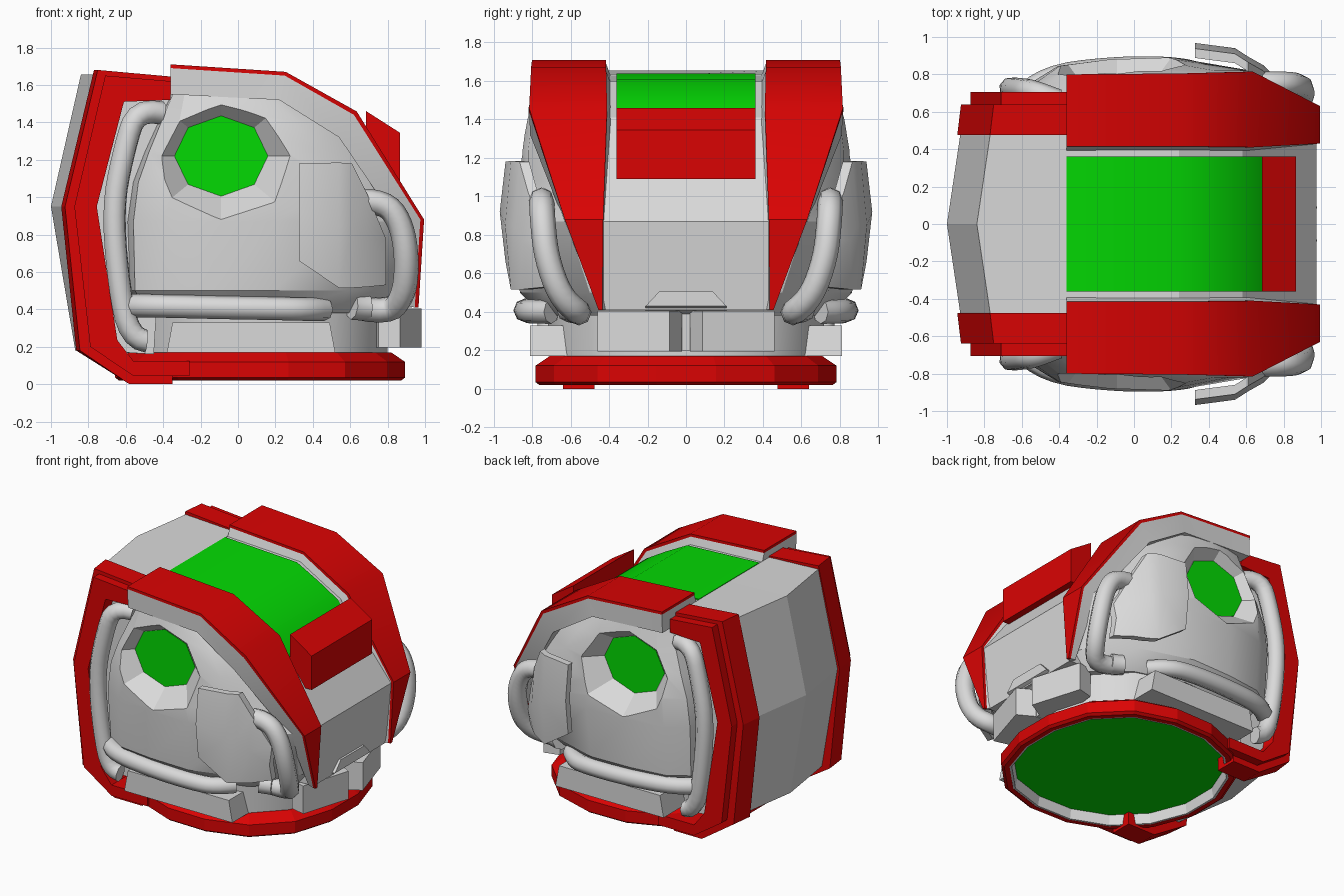
import bpy, bmesh, math

cube = bpy.data.objects.get("Cube")
if cube:
    bpy.data.objects.remove(cube)


def material(name, color):
    m = bpy.data.materials.new(name)
    m.use_nodes = True
    m.diffuse_color = (*color, 1)
    m.node_tree.nodes["Principled BSDF"].inputs["Base Color"].default_value = (*color, 1)
    return m


GREY = material("light grey", (0.7, 0.7, 0.7))
RED = material("red", (0.7, 0.001, 0.001))
GREEN = material("green", (0.001, 0.7, 0.001))
SIDES = (("near", -1), ("far", 1))


def smooth(ob, angle=35):
    bpy.ops.object.select_all(action="DESELECT")
    ob.select_set(True)
    bpy.context.view_layer.objects.active = ob
    bpy.ops.object.shade_smooth_by_angle(angle=math.radians(angle))


def loft(name, rings, mat, caps=True, soft=False):
    """Skin closed rings of equal length, one after another."""
    bm = bmesh.new()
    vs = [[bm.verts.new(p) for p in r] for r in rings]
    n = len(rings[0])
    for a, b in zip(vs, vs[1:]):
        for i in range(n):
            j = (i + 1) % n
            bm.faces.new((a[i], a[j], b[j], b[i]))
    if caps:
        bm.faces.new(vs[0])
        bm.faces.new(vs[-1])
    bmesh.ops.recalc_face_normals(bm, faces=bm.faces)
    me = bpy.data.meshes.new(name)
    bm.to_mesh(me)
    bm.free()
    me.materials.append(mat)
    ob = bpy.data.objects.new(name, me)
    bpy.context.collection.objects.link(ob)
    if soft:
        smooth(ob)
    return ob


def pair(name, rings, mat, soft=False):
    """Build a part on both sides of the helmet."""
    for side, s in SIDES:
        loft(f"{side}_{name}", [[(x, s * y, z) for x, y, z in r] for r in rings], mat, soft=soft)


def slab(profile, y0, y1):
    return [[(x, y, z) for x, z in profile] for y in (y0, y1)]


def oval(z, rx, ry, cx=0.115, n=16):
    """Rounded outline, squarer at the front than at the back."""
    ring = []
    for i in range(n):
        a = 2 * math.pi * (i + 0.5) / n
        c, s = math.cos(a), math.sin(a)
        power = 2.35 if c > 0 else 2.05
        k = (abs(c) ** power + abs(s) ** power) ** (-1 / power)
        ring.append((cx + rx * c * k, ry * s * k, z))
    return ring


def pipe_pair(name, points, radius):
    for side, s in SIDES:
        cu = bpy.data.curves.new(f"{side}_{name}", "CURVE")
        cu.dimensions = "3D"
        cu.bevel_depth = radius
        cu.bevel_resolution = 2
        cu.use_fill_caps = True
        cu.resolution_u = 4
        sp = cu.splines.new("NURBS")
        sp.points.add(len(points) - 1)
        for p, (x, y, z) in zip(sp.points, points):
            p.co = (x, s * y, z, 1)
        sp.order_u = 3
        sp.use_endpoint_u = True
        cu.materials.append(GREY)
        ob = bpy.data.objects.new(cu.name, cu)
        bpy.context.collection.objects.link(ob)
        bpy.ops.object.select_all(action="DESELECT")
        ob.select_set(True)
        bpy.context.view_layer.objects.active = ob
        bpy.ops.object.convert(target="MESH")
        smooth(bpy.context.object, 50)


# Main hull: stacked plan outlines
def hull_ring(z, front, back, w, corner, cheek):
    plan = [(1, 0.42), (0.97, corner), (0.79, cheek), (0.52, 0.89 * w), (0.3, 0.88 * w),
            (0.12, 0.845 * w), (0.02, 0.75 * w), (0, 0.6 * w)]
    half = [(back + t * (front - back), y, z) for t, y in plan]
    return half + [(x, -y, z) for x, y, z in reversed(half)]


hull = loft("hull", [hull_ring(*v) for v in (
    (0.38, 0.80, -0.50, 0.84, 0.45, 0.64),
    (0.50, 0.90, -0.58, 0.97, 0.50, 0.74),
    (0.87, 0.95, -0.59, 1.0, 0.62, 0.82),
    (1.08, 0.80, -0.56, 1.0, 0.64, 0.82),
    (1.24, 0.68, -0.50, 0.985, 0.67, 0.82),
    (1.40, 0.53, -0.43, 0.94, 0.70, 0.80),
    (1.55, 0.26, -0.36, 0.89, 0.72, 0.78))], GREY)


# Recessed side windows, cut into the hull
def octagon(rx, rz, y):
    return [(-0.09 + rx * math.sin(i * math.pi / 4), y, 1.22 + rz * math.cos(i * math.pi / 4))
            for i in range(8)]


for side, s in SIDES:
    cutter = loft("window_cutter", [octagon(0.25, 0.215, s * 0.735), octagon(0.42, 0.355, s * 0.9)], GREY)
    cutter.hide_render = True
    mod = hull.modifiers.new("window", "BOOLEAN")
    mod.operation = "DIFFERENCE"
    mod.solver = "EXACT"
    mod.object = cutter
    bpy.context.view_layer.objects.active = hull
    bpy.ops.object.modifier_apply(modifier=mod.name)
    bpy.data.objects.remove(cutter)
pair("side_window", [octagon(0.248, 0.213, 0.733), octagon(0.25, 0.215, 0.74)], GREEN)
smooth(hull, 28)

# Centre band with the visor glass and brow block
top = [(-0.37, 1.63), (0.24, 1.60), (0.58, 1.41)]
loft("centre_band", slab(top + [(0.975, 0.87), (0.93, 0.41), (0.7, 0.41), (0.3, 0.9), (-0.37, 1.3)],
                         -0.43, 0.43), GREY)
glass = [(-0.36, 1.63), (0.24, 1.60), (0.42, 1.505), (0.58, 1.41), (0.70, 1.246)]
loft("visor_glass", [[(x, y, z + d) for y, d in ((-0.36, -0.01), (-0.36, 0.009), (0.36, 0.009),
                                                (0.36, -0.01))] for x, z in glass], GREEN, soft=True)
loft("brow_block", slab([(0.685, 1.46), (0.865, 1.345), (0.865, 1.09), (0.78, 1.09), (0.685, 1.2)],
                        -0.36, 0.36), RED)

# Rails over the top: grey body with a thin red cover
# outer x, outer z, inner x, inner z, outer edge y, inner edge y
rail = [(-0.36, 1.69, -0.36, 1.55, 0.80, 0.415),
        (0.25, 1.65, 0.22, 1.52, 0.805, 0.415),
        (0.62, 1.44, 0.54, 1.32, 0.815, 0.41),
        (0.975, 0.88, 0.86, 0.85, 0.63, 0.43),
        (0.945, 0.41, 0.90, 0.42, 0.455, 0.435)]
pair("rail_body", [[(x, yi, z), (x, yo, z), (u, yo - 0.005, w), (u, yi - 0.05, w)]
                   for x, z, u, w, yo, yi in rail], GREY, soft=True)
cover_lift = [(0, 0.02), (0.005, 0.02), (0.015, 0.018), (0.02, 0), (0.02, 0)]
pair("rail_cover", [[(x, yi, z), (x, yo, z), (x + dx, yo, z + dz), (x + dx, yi, z + dz)]
                    for (x, z, u, w, yo, yi), (dx, dz) in zip(rail, cover_lift)], RED, soft=True)

# Back shell with a shallow vertical ridge
back = [(-0.36, 1.635), (-0.84, 1.655), (-1.0, 0.95), (-0.87, 0.18), (-0.45, 0.16)]
loft("back_shell", [[(x + (dx if x < -0.8 else 0), y, z) for x, z in back]
                    for y, dx in ((-0.6, 0.1), (-0.47, 0.07), (0, 0), (0.47, 0.07), (0.6, 0.1))], GREY)

# C-shaped back frames in two stepped layers
inner = [(-0.36, 1.52), (-0.61, 1.51), (-0.755, 0.95), (-0.645, 0.235), (-0.56, 0.125)]
frame = [(-0.36, 1.645), (-0.77, 1.68), (-0.945, 0.95), (-0.865, 0.18), (-0.58, 0.0), (-0.35, 0.0), (-0.35, 0.125)]
step = [(-0.36, 1.62), (-0.71, 1.65), (-0.875, 0.95), (-0.79, 0.2), (-0.56, 0.045), (-0.26, 0.045), (-0.26, 0.125)]
pair("back_frame", [[(x + (dx if x < -0.76 else 0), y, z) for x, z in frame + inner[::-1]]
                    for y, dx in ((0.475, 0), (0.64, 0.02))], RED)
pair("back_frame_step", slab(step + inner[::-1], 0.63, 0.705), RED)

# Base ring, its lining, the floor and the neck
loft("base_ring", [oval(0.1, 0.73, 0.735), oval(0.02, 0.73, 0.735), oval(0.02, 0.765, 0.77),
                   oval(0.035, 0.785, 0.79), oval(0.12, 0.785, 0.79), oval(0.17, 0.71, 0.715),
                   oval(0.17, 0.6, 0.6)], RED, caps=False)
loft("base_lining", [oval(0.022, 0.73, 0.735), oval(0.022, 0.715, 0.72), oval(0.11, 0.70, 0.705)],
     GREY, caps=False)
loft("base_floor", [oval(0.095, 0.715, 0.72), oval(0.103, 0.715, 0.72)], GREEN)
loft("neck", [oval(0.14, 0.69, 0.71), oval(0.42, 0.70, 0.73)], GREY, soft=True)

# Boxes round the neck
pair("side_box", slab([(-0.38, 0.17), (0.52, 0.17), (0.49, 0.33), (-0.35, 0.33)], 0.55, 0.81), GREY)
plan = [(0.865, 0.02), (0.98, 0.085), (0.865, 0.46), (0.75, 0.43), (0.7, 0.02)]
pair("front_box", [[(x, y, z) for x, y in plan] for z in (0.195, 0.405)], GREY)
loft("chin_block", [[(0.7, -w, z), (x, -w, z), (x, w, z), (0.7, w, z)] for x, w, z in (
    (0.85, 0.21, 0.2), (0.86, 0.21, 0.39), (0.955, 0.21, 0.43), (0.955, 0.14, 0.505))], GREY)

# Curved ear plates: x, bottom, top, outer y
plate = [(0.325, 0.66, 1.18, 0.968), (0.54, 0.515, 1.185, 0.94), (0.61, 0.515, 1.18, 0.895),
         (0.69, 0.52, 1.02, 0.85), (0.79, 0.53, 0.78, 0.755)]
rings = []
for x, lo, hi, y in plate:
    mid = (lo + hi) / 2
    rings.append([(x, y - 0.03, lo), (x, y, mid), (x, y - 0.03, hi),
                  (x, y - 0.08, hi), (x, y - 0.05, mid), (x, y - 0.08, lo)])
pair("ear_plate", rings, GREY, soft=True)

# Hoses
pipe_pair("back_hose", [(-0.41, 0.66, 1.45), (-0.54, 0.71, 1.48), (-0.61, 0.72, 1.25), (-0.67, 0.725, 0.95),
                        (-0.64, 0.72, 0.55), (-0.58, 0.71, 0.24), (-0.49, 0.70, 0.23)], 0.062)
pipe_pair("lower_hose", [(-0.57, 0.70, 0.42), (-0.48, 0.79, 0.42), (-0.1, 0.835, 0.41), (0.2, 0.835, 0.405),
                         (0.38, 0.80, 0.40), (0.46, 0.70, 0.40)], 0.062)
pipe_pair("front_hose", [(0.66, 0.75, 0.98), (0.78, 0.75, 0.98), (0.87, 0.745, 0.87), (0.905, 0.725, 0.68),
                         (0.89, 0.65, 0.47), (0.80, 0.53, 0.375), (0.64, 0.58, 0.41)], 0.066)
pipe_pair("hose_collar", [(0.61, 0.61, 0.415), (0.65, 0.59, 0.41), (0.70, 0.575, 0.41)], 0.07)
